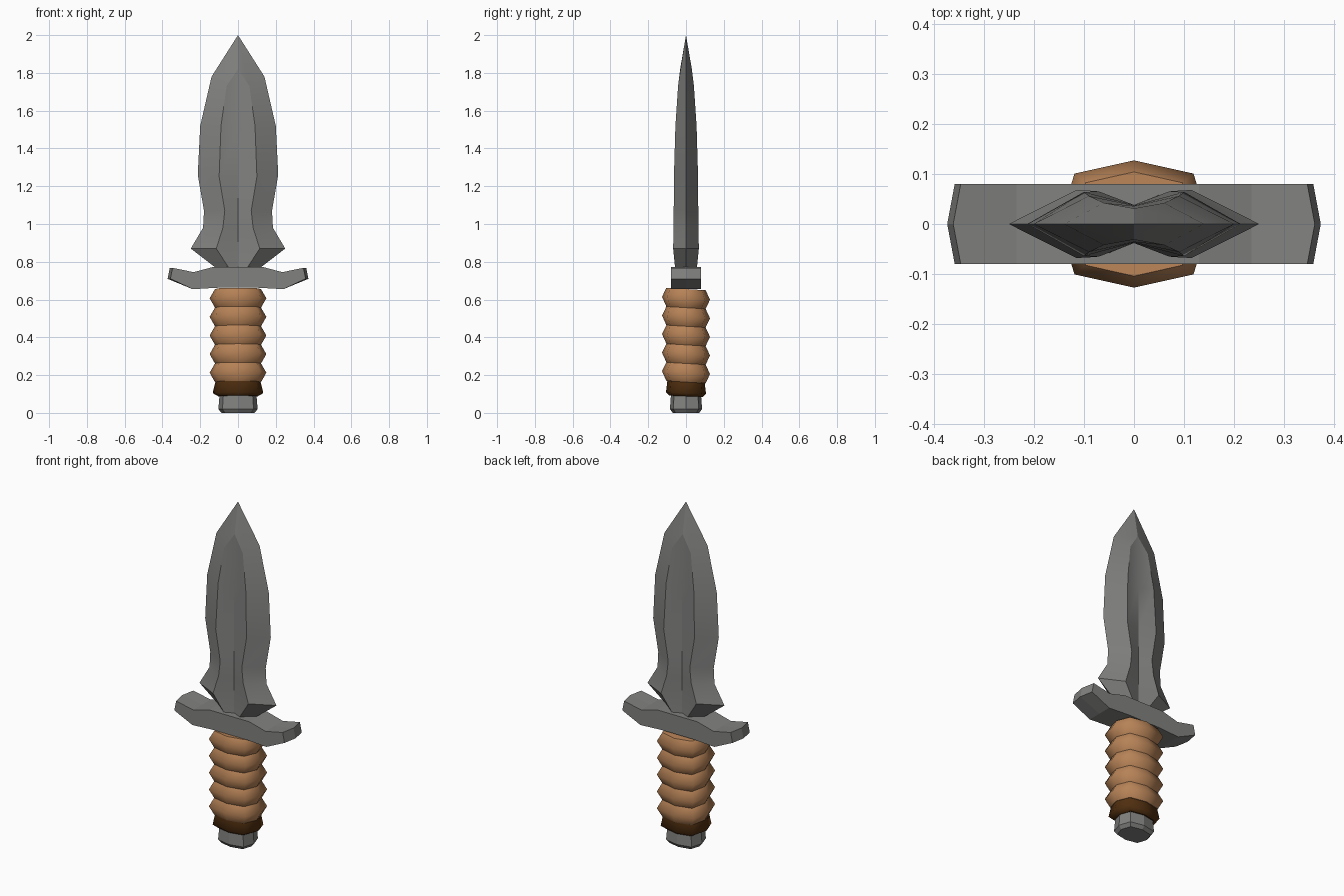
import bpy
import math

cube = bpy.data.objects.get("Cube")
if cube:
    bpy.data.objects.remove(cube, do_unlink=True)


def material(name, rgb):
    mat = bpy.data.materials.new(name)
    mat.use_nodes = True
    color = (*rgb, 1)
    mat.diffuse_color = color
    mat.node_tree.nodes["Principled BSDF"].inputs["Base Color"].default_value = color
    return mat


STEEL = material("steel grey", (0.22, 0.22, 0.215))
LEATHER = material("tan leather", (0.47, 0.225, 0.095))
BAND = material("dark brown leather", (0.08, 0.028, 0.005))


def build(name, verts, faces, mat):
    mesh = bpy.data.meshes.new(name)
    mesh.from_pydata(verts, [], faces)
    mesh.materials.append(mat)
    obj = bpy.data.objects.new(name, mesh)
    bpy.context.collection.objects.link(obj)
    return obj


def grip_ring(rx, ry, z, tilt):
    """Squarish octagon with a vertex on each axis."""
    ring = []
    for i in range(8):
        a = i * math.pi / 4
        k = 1.0 if i % 2 == 0 else 1.12
        x, y = rx * k * math.cos(a), ry * k * math.sin(a)
        ring.append((x, y, z - tilt * y))
    return ring


def loft(name, levels, mat, tilt=0.0, smooth=True):
    """Stack octagons given as (half width, half depth, height), bottom up."""
    verts = [v for level in levels for v in grip_ring(*level, tilt)]
    top = 8 * (len(levels) - 1)
    faces = [(r + i, r + (i + 1) % 8, r + 8 + (i + 1) % 8, r + 8 + i)
             for r in range(0, top, 8) for i in range(8)]
    faces += [tuple(range(7, -1, -1)), tuple(range(top, top + 8))]
    obj = build(name, verts, faces, mat)
    for p in obj.data.polygons:
        p.use_smooth = smooth and len(p.vertices) == 4
    return obj


# Blade rows: edge x, z; ridge x, y, z; fuller centre y, z
rows = [
    (0.12, 0.77, 0.05, 0.058, 0.77, 0.036, 0.77),
    (0.25, 0.87, 0.115, 0.068, 0.87, 0.038, 0.87),
    (0.185, 0.98, 0.08, 0.066, 0.98, 0.038, 0.98),
    (0.18, 1.07, 0.07, 0.065, 1.07, 0.038, 1.07),
    (0.213, 1.26, 0.10, 0.064, 1.25, 0.038, 1.25),
    (0.20, 1.52, 0.09, 0.056, 1.52, 0.037, 1.50),
    (0.14, 1.78, 0.06, 0.042, 1.73, 0.036, 1.62),
]
verts, faces = [], []
for ex, ez, rx, ry, rz, cy, cz in rows:
    verts += [(ex, 0, ez), (rx, ry, rz), (0, cy, cz), (-rx, ry, rz),
              (-ex, 0, ez), (-rx, -ry, rz), (0, -cy, cz), (rx, -ry, rz)]
last = 8 * (len(rows) - 1)
for r in range(0, last, 8):
    faces += [(r + i, r + (i + 1) % 8, r + 8 + (i + 1) % 8, r + 8 + i) for i in range(8)]
faces.append(tuple(range(7, -1, -1)))
tip, back, front = range(len(verts), len(verts) + 3)
verts += [(0, 0, 2), (0, 0.031, 1.82), (0, -0.031, 1.82)]
for apex, s in ((back, 0), (front, 4)):
    a, b, c, d, e = [last + (s + i) % 8 for i in range(5)]
    faces += [(a, b, apex, tip), (b, c, apex), (c, d, apex), (d, e, tip, apex)]
blade = build("blade", verts, faces, STEEL)
bpy.context.view_layer.objects.active = blade
blade.select_set(True)
bpy.ops.object.shade_smooth_by_angle(angle=math.radians(25))
blade.select_set(False)

# Crossguard: mirrored profile in three layers, with pointed ends
half = [(0.10, 0.663), (0.24, 0.655), (0.358, 0.71), (0.346, 0.768), (0.235, 0.745), (0.13, 0.773)]
profile = half + [(-x, z) for x, z in reversed(half)]
n = len(profile)
verts = []
for y, bulge in ((-0.08, 0), (0, 0.015), (0.08, 0)):
    for x, z in profile:
        push = math.copysign(bulge, x) if abs(x) > 0.3 else 0
        verts.append((x + push, y, z))
faces = [(r + i, r + n + i, r + n + (i + 1) % n, r + (i + 1) % n)
         for r in (0, n) for i in range(n)]
# Side faces are strips between matching left and right profile points
for base, flip in ((0, False), (2 * n, True)):
    for loop in ([0, 1, 4, 5, 6, 7, 10, 11], [1, 2, 3, 4], [7, 8, 9, 10]):
        f = [base + i for i in loop]
        faces.append(tuple(reversed(f)) if flip else tuple(f))
build("crossguard", verts, faces, STEEL)

# Wrapped grip: a stack of bulging rings
for i in range(5):
    z = 0.163 + i * 0.0985
    loft(f"grip_ring_{i + 1}",
         [(0.122, 0.104, z), (0.15, 0.127, z + 0.05), (0.122, 0.104, z + 0.0985)],
         LEATHER, 0.06)

# Dark band and pommel
loft("grip_band", [(0.105, 0.088, 0.088), (0.134, 0.106, 0.105), (0.118, 0.098, 0.172)], BAND, 0.04)
loft("pommel", [(0.088, 0.07, 0.0), (0.104, 0.085, 0.02), (0.098, 0.08, 0.092)], STEEL, smooth=False)
